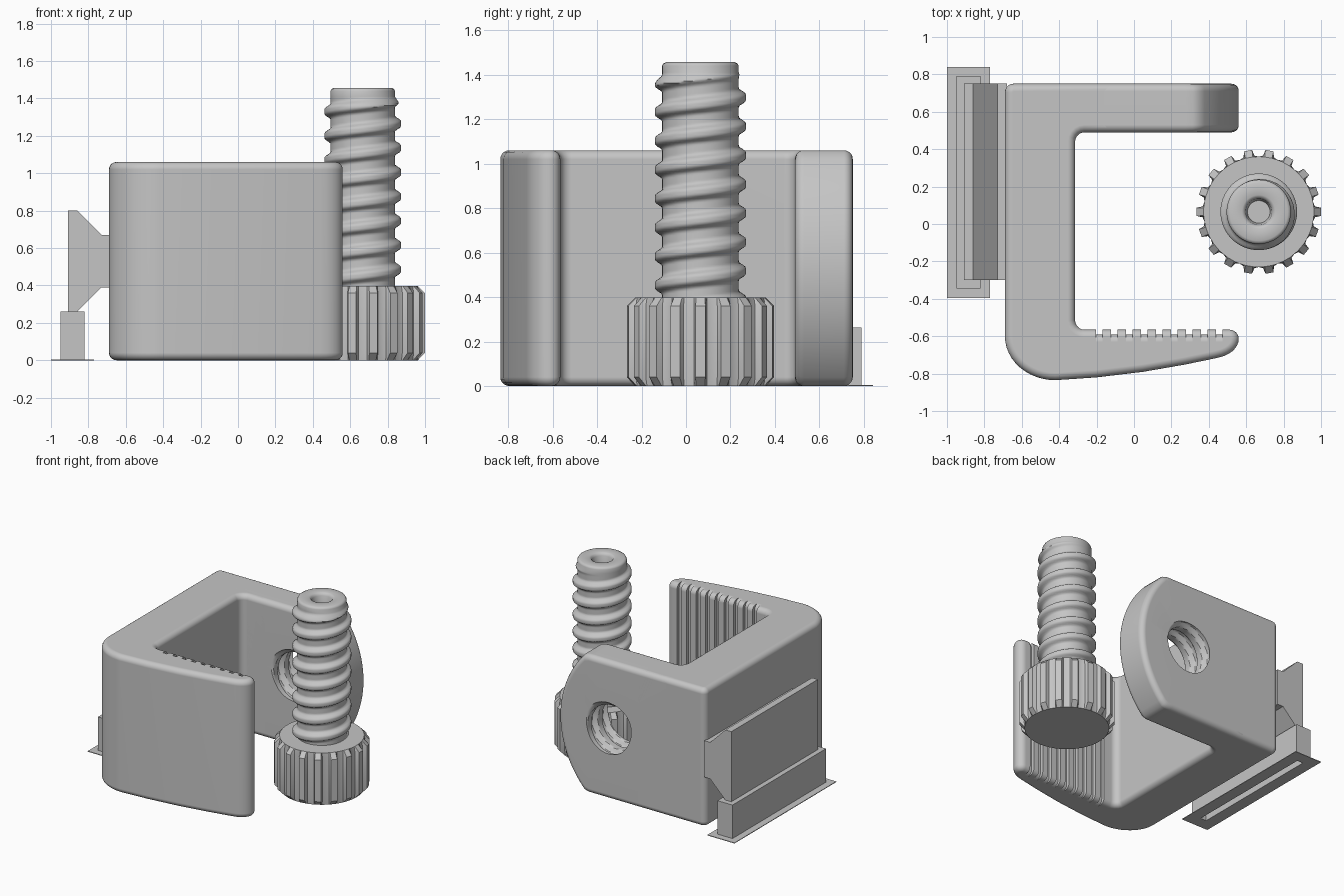
import bpy, bmesh, math
from mathutils import Vector
from mathutils.geometry import interpolate_bezier

cube = bpy.data.objects.get("Cube")
if cube:
    bpy.data.objects.remove(cube, do_unlink=True)

grey = bpy.data.materials.new("plain grey")
grey.use_nodes = True
grey.diffuse_color = (0.56, 0.56, 0.56, 1)
grey.node_tree.nodes["Principled BSDF"].inputs["Base Color"].default_value = grey.diffuse_color


def loft(name, rings, caps=True):
    """Skin a list of rings with equal point counts; without caps, close it as a tube."""
    bm = bmesh.new()
    loops = [[bm.verts.new(p) for p in ring] for ring in rings]
    n = len(loops[0])
    pairs = list(zip(loops, loops[1:]))
    if not caps:
        pairs.append((loops[-1], loops[0]))
    for a, b in pairs:
        for i in range(n):
            j = (i + 1) % n
            bm.faces.new((a[i], a[j], b[j], b[i]))
    if caps:
        bm.faces.new(loops[0])
        bm.faces.new(loops[-1])
    bmesh.ops.recalc_face_normals(bm, faces=bm.faces[:])
    mesh = bpy.data.meshes.new(name)
    bm.to_mesh(mesh)
    bm.free()
    mesh.materials.append(grey)
    obj = bpy.data.objects.new(name, mesh)
    bpy.context.scene.collection.objects.link(obj)
    return obj


def rect(x0, x1, y0, y1):
    return [(x0, y0), (x1, y0), (x1, y1), (x0, y1)]


def frame(name, outer, inner, z0, z1):
    rings = [(outer, z0), (outer, z1), (inner, z1), (inner, z0)]
    return loft(name, [[(x, y, z) for x, y in r] for r, z in rings], caps=False)


def arc(cx, cy, rx, ry, a0, a1, n):
    steps = [math.radians(a0 + (a1 - a0) * i / n) for i in range(n + 1)]
    return [(cx + rx * math.cos(a), cy + ry * math.sin(a)) for a in steps]


def inset(pts, d):
    """Move a counter-clockwise outline inwards by d."""
    result = []
    for i, p in enumerate(pts):
        a, b, c = Vector(pts[i - 1]), Vector(p), Vector(pts[(i + 1) % len(pts)])
        u, v = (b - a).normalized(), (c - b).normalized()
        m, n = Vector((-u.y, u.x)), Vector((-v.y, v.x))
        q = b + (m + n) * d / (1 + m.dot(n))
        result.append((q.x, q.y))
    return result


def rounded_levels(lo, hi, r, steps=5):
    """(level, inset) pairs that round both ends of a solid."""
    turns = [math.pi / 2 * i / steps for i in range(steps + 1)]
    first = [(r * (1 - math.cos(t)), r * (1 - math.sin(t))) for t in turns]
    return [(lo + h, d) for h, d in first] + [(hi - h, d) for h, d in reversed(first)]


def smooth(obj, degrees, weighted=False):
    bpy.ops.object.select_all(action="DESELECT")
    obj.select_set(True)
    bpy.context.view_layer.objects.active = obj
    bpy.ops.object.shade_smooth_by_angle(angle=math.radians(degrees))
    if weighted:
        obj.modifiers.new("flat_shading", "WEIGHTED_NORMAL").keep_sharp = True


# Screw thread shared by the shaft and the hole
PITCH, ROOT, DEPTH, PEAK = 0.13, 0.172, 0.033, 1.395


def thread_ring(z, seg, extra=0.0, fade=1.0):
    ring = []
    for i in range(seg):
        a = math.tau * i / seg
        t = ((z - PEAK) / PITCH - a / math.tau) % 1
        d = min(t, 1 - t)
        h = max(0, min(1, (0.32 - d) / 0.22))
        r = ROOT + extra + DEPTH * fade * h * h * (3 - 2 * h)
        ring.append((r * math.cos(a), r * math.sin(a), z))
    return ring


def thread_rows(lo, hi, per_pitch):
    n = round((hi - lo) / PITCH * per_pitch)
    return [lo + (hi - lo) * i / n for i in range(n + 1)]


# Clamp body: spine, curved front jaw and the root of the back jaw
EDGE = 0.04
tip = [(p.x, p.y) for p in interpolate_bezier(
    Vector((0.44, -0.717)), Vector((0.53, -0.70)), Vector((0.56, -0.65)), Vector((0.56, -0.615)), 8)]
profile = arc(-0.645, 0.705, 0.045, 0.045, 90, 180, 5)
profile += arc(-0.42, -0.60, 0.27, 0.235, 180, 270, 12)
profile += [(-0.2, -0.82), (0.05, -0.79), (0.27, -0.752)] + tip
profile += arc(0.51, -0.615, 0.05, 0.05, 0, 90, 6)[1:]
grip = len(profile)
profile += arc(-0.265, -0.515, 0.05, 0.05, 270, 180, 5)
profile += arc(-0.265, 0.44, 0.05, 0.05, 180, 90, 5)
profile += [(-0.12, 0.49), (-0.12, 0.75)]

rings = []
for z, d in rounded_levels(0, 1.06, EDGE):
    outline = inset(profile, d)
    y = outline[grip][1]
    grooves = []
    for i in reversed(range(9)):
        x = -0.185 + 0.08 * i
        grooves += [(x + 0.017, y), (x + 0.017, y - 0.026), (x - 0.017, y - 0.026), (x - 0.017, y)]
    rings.append([(u, v, z) for u, v in outline[:grip] + grooves + outline[grip:]])
smooth(loft("clamp_body", rings), 35, True)

# Back jaw: arched end and threaded hole, skinned through the hole and around the outside
HOLE_X, MID_Z, SEG = 0.135, 0.53, 96


def jaw_ring(y, d):
    ring = []
    for i in range(SEG):
        a = math.tau * i / SEG
        c, s = math.cos(a), math.sin(a)
        offset = -0.325
        arch = offset * c + math.sqrt((0.75 - d) ** 2 - (offset * s) ** 2)
        box = (MID_Z - d) / max(abs(s), -c, 0.001)
        r = min(arch, box)
        ring.append((HOLE_X + r * c, y, MID_Z + r * s))
    return ring


rings = [[(HOLE_X + x, 0.62 - z, MID_Z + y) for x, y, z in thread_ring(row, SEG, 0.008)]
         for row in thread_rows(-0.13, 0.13, 14)]
rings += [jaw_ring(y, d) for y, d in rounded_levels(0.49, 0.75, EDGE)]
smooth(loft("back_jaw", rings, caps=False), 35, True)

# Screw shaft with plain tip and socket
rings = [thread_ring(z, 56, 0, min(1, (1.41 - z) / 0.05)) for z in thread_rows(0.36, 1.40, 14)]
for r, z in [(0.172, 1.41), (0.172, 1.44), (0.167, 1.45), (0.155, 1.456), (0.09, 1.456),
             (0.078, 1.45), (0.07, 1.435), (0.06, 1.36)]:
    rings.append([(x, y, z) for x, y in arc(0, 0, r, r, 0, 360, 56)[:-1]])
shaft = loft("screw_shaft", rings)
smooth(shaft, 50)

# Fluted knob
CORE, TIP = 0.295, 0.333


def knob_ring(z, limit):
    ring = []
    for k in range(18):
        for offset, r in [(-5.5, 0.302), (-3.8, TIP), (3.8, TIP), (5.5, 0.302), (10, CORE)]:
            a = math.radians(20 * k + offset)
            r = min(r, limit)
            ring.append((r * math.cos(a), r * math.sin(a), z))
    return ring


knob = loft("screw_knob", [knob_ring(0, CORE), knob_ring(0.04, TIP),
                           knob_ring(0.36, TIP), knob_ring(0.398, CORE)])
smooth(knob, 25)
for obj in (shaft, knob):
    obj.location = (0.667, 0.065, 0)

# Dovetail rail on the side of the clamp
side = [(-0.91, 0.80), (-0.86, 0.80), (-0.73, 0.67), (-0.68, 0.67)]
side += [(x, 1.06 - z) for x, z in reversed(side)]
loft("dovetail_rail", [[(x, y, z) for x, z in side] for y in (-0.30, 0.75)])

# Hollow support under the rail, with a thin flat brim
slot = rect(-0.91, -0.86, -0.30, 0.75)
frame("rail_support", rect(-0.948, -0.82, -0.345, 0.79), slot, 0, 0.262)
frame("support_brim", rect(-1.0, -0.77, -0.395, 0.84), slot, 0, 0.005)
